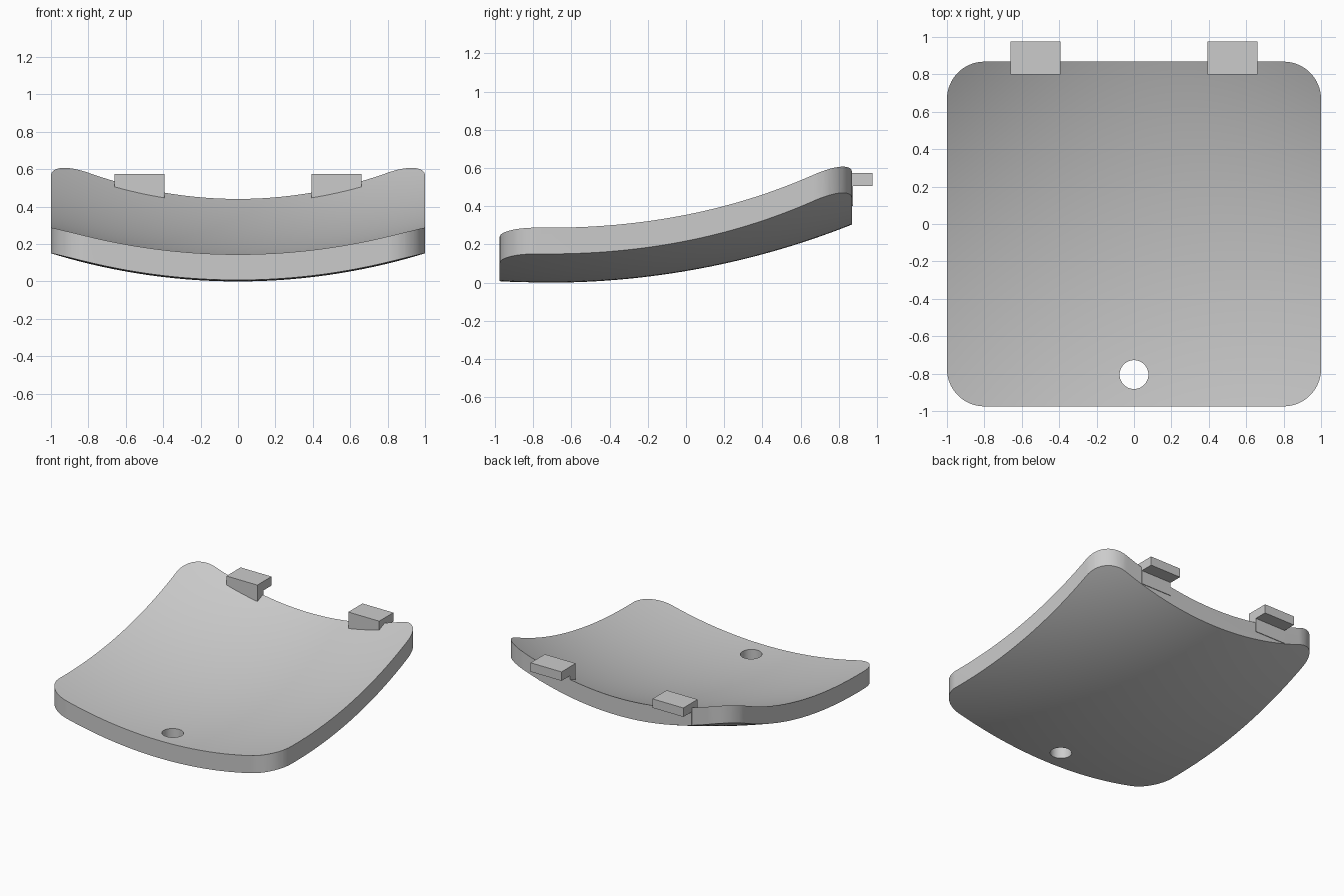
import bpy, bmesh, math

if "Cube" in bpy.data.objects:
    bpy.data.objects.remove(bpy.data.objects["Cube"], do_unlink=True)

grey = bpy.data.materials.new("light_grey")
grey.use_nodes = True
grey.diffuse_color = (0.6, 0.6, 0.6, 1)
grey.node_tree.nodes["Principled BSDF"].inputs["Base Color"].default_value = (0.6, 0.6, 0.6, 1)

FRONT, BACK, CORNER, THICK = -0.975, 0.868, 0.2, 0.137
SEGS = 64


def underside(x, y):
    """Height of the doubly curved underside; the cross bow grows to the back."""
    length_bow = 4.3 - math.sqrt(4.3 ** 2 - (y + 0.72) ** 2)
    cross_bow = 3.4 - math.sqrt(3.4 ** 2 - x * x)
    t = max(0, (y + 0.75) / 1.6)
    return length_bow + cross_bow * (1 + 0.45 * t ** 3)


def finish(bm, name):
    bmesh.ops.recalc_face_normals(bm, faces=bm.faces)
    mesh = bpy.data.meshes.new(name)
    bm.to_mesh(mesh)
    bm.free()
    mesh.materials.append(grey)
    ob = bpy.data.objects.new(name, mesh)
    bpy.context.collection.objects.link(ob)
    return ob


def prism(name, points, axis, depth):
    """Extrude a closed outline along an axis vector."""
    bm = bmesh.new()
    face = bm.faces.new([bm.verts.new(p) for p in points])
    ext = bmesh.ops.extrude_face_region(bm, geom=[face])
    verts = [v for v in ext["geom"] if isinstance(v, bmesh.types.BMVert)]
    bmesh.ops.translate(bm, verts=verts, vec=[a * depth for a in axis])
    return finish(bm, name)


def cut(target, cutter, operation):
    mod = target.modifiers.new(operation, "BOOLEAN")
    mod.object, mod.operation, mod.solver = cutter, operation, "EXACT"
    bpy.context.view_layer.objects.active = target
    bpy.ops.object.modifier_apply(modifier=mod.name)
    bpy.data.objects.remove(cutter, do_unlink=True)


# Curved slab, slightly larger than the finished plate
bm = bmesh.new()
bmesh.ops.create_grid(bm, x_segments=SEGS, y_segments=SEGS, size=1.05)
ext = bmesh.ops.extrude_face_region(bm, geom=bm.faces[:])
top = {v for v in ext["geom"] if isinstance(v, bmesh.types.BMVert)}
for v in bm.verts:
    v.co.z = underside(v.co.x, v.co.y) + (THICK if v in top else 0)
plate = finish(bm, "curved_plate")

# Trim to a rounded rectangle
outline = []
corners = [(1, BACK), (-1, BACK), (-1, FRONT), (1, FRONT)]
for i, (cx, cy) in enumerate(corners):
    ox = cx - math.copysign(CORNER, cx)
    oy = cy - math.copysign(CORNER, cy)
    for k in range(17):
        a = math.pi / 2 * (i + k / 16)
        outline.append((ox + CORNER * math.cos(a), oy + CORNER * math.sin(a), -1))
cut(plate, prism("trim_cutter", outline, (0, 0, 1), 3), "INTERSECT")

# Round hole near the front edge
ring = [(0.077 * math.cos(a), -0.805 + 0.077 * math.sin(a), -1)
        for a in (math.tau * k / 48 for k in range(48))]
cut(plate, prism("hole_cutter", ring, (0, 0, 1), 3), "DIFFERENCE")

# Smooth surfaces, crisp rims
bpy.ops.object.select_all(action="DESELECT")
plate.select_set(True)
bpy.context.view_layer.objects.active = plate
bpy.ops.object.shade_smooth_by_angle(angle=math.radians(30))

# Two hooked tabs on the back edge
hook = [(0.80, 0.40), (0.873, 0.40), (0.873, 0.505),
        (0.975, 0.505), (0.975, 0.575), (0.80, 0.575)]
for name, x in (("left_tab", 0.393), ("right_tab", -0.66)):
    prism(name, [(x, y, z) for y, z in hook], (1, 0, 0), 0.267)
